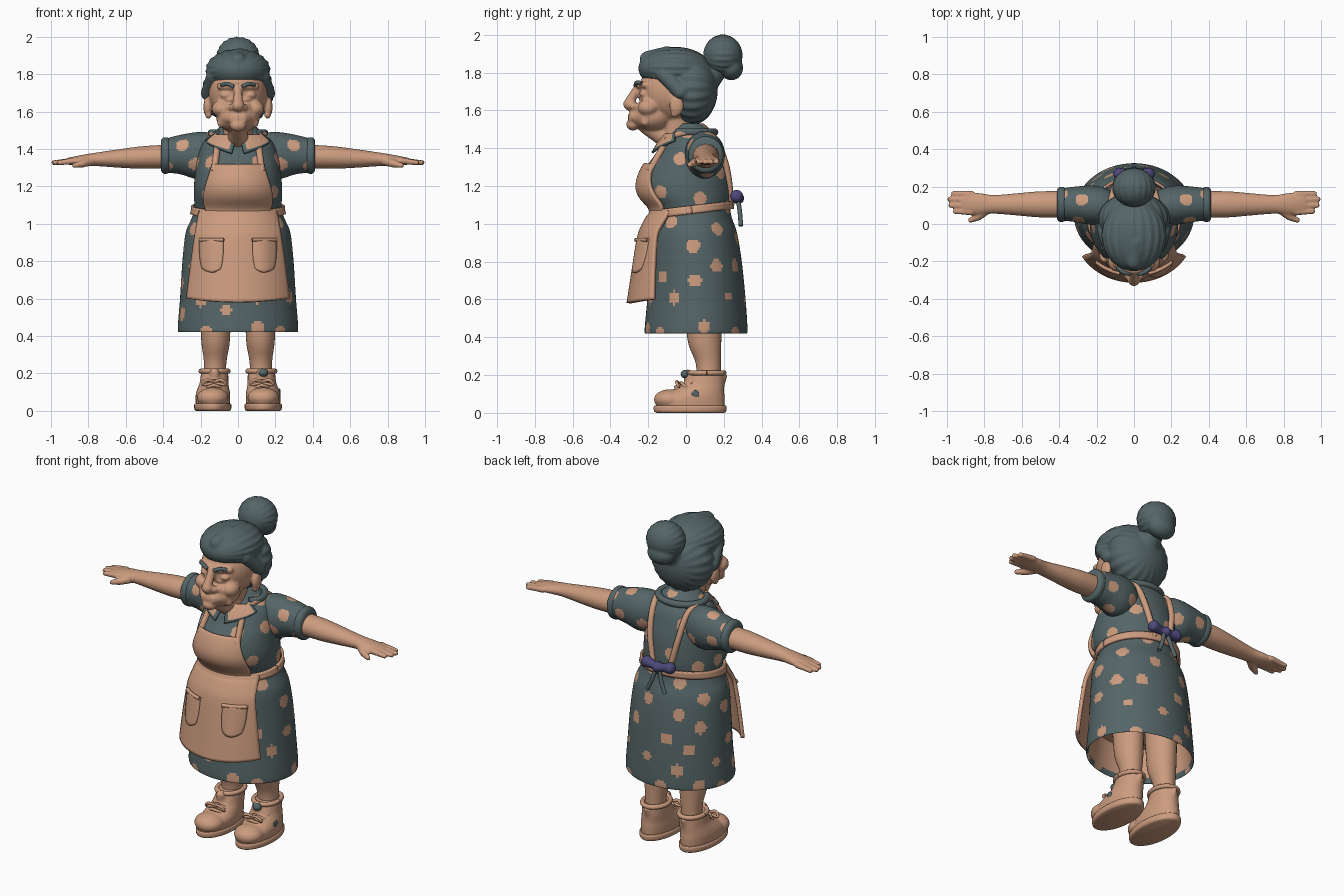
import bpy, bmesh, math, random
from math import sin, cos, pi, radians, sqrt
from mathutils import Vector

random.seed(4)
if "Cube" in bpy.data.objects:
    bpy.data.objects.remove(bpy.data.objects["Cube"])


def material(name, rgb):
    m = bpy.data.materials.new(name)
    m.use_nodes = True
    m.diffuse_color = (*rgb, 1)
    m.node_tree.nodes["Principled BSDF"].inputs["Base Color"].default_value = (*rgb, 1)
    return m


TAN = material("warm tan", (0.60, 0.33, 0.21))
SLATE = material("slate grey", (0.09, 0.13, 0.135))
PURPLE = material("purple", (0.075, 0.065, 0.2))


def catmull(pts, i, t):
    p = [pts[max(0, min(len(pts) - 1, i + k))] for k in (-1, 0, 1, 2)]
    return [b + t / 2 * (c - a + t * (2 * a - 5 * b + 4 * c - d + t * (3 * (b - c) + d - a)))
            for a, b, c, d in zip(*p)]


def loft(bm, axis, rings, n=4, seg=32):
    """Skin elliptical rings (t, centre a, centre b, radius a, radius b) along an axis."""
    fine = [catmull(rings, i, k / n) for i in range(len(rings) - 1) for k in range(n)] + [rings[-1]]
    loops = []
    for t, ca, cb, ra, rb in fine:
        loop = []
        for k in range(seg):
            a, b = ca + ra * cos(2 * pi * k / seg), cb + rb * sin(2 * pi * k / seg)
            loop.append(bm.verts.new((a, b, t) if axis == "z" else (t, a, b)))
        loops.append(loop)
    for lo, hi in zip(loops, loops[1:]):
        for k in range(seg):
            j = (k + 1) % seg
            bm.faces.new((lo[k], lo[j], hi[j], hi[k]))
    bm.faces.new(loops[0][::-1])
    bm.faces.new(loops[-1])


def blob(bm, c, r, ripple=0.0):
    """Ellipsoid; a ripple cuts lengthwise grooves that run front to back."""
    for v in bmesh.ops.create_uvsphere(bm, u_segments=96 if ripple else 32, v_segments=24, radius=1)["verts"]:
        p = v.co.copy()
        if ripple:
            p *= 1 + ripple * sin(20 * math.atan2(p.y, p.x)) * (1 - p.z * p.z)
            p = Vector((p.x, -p.z, p.y))
        v.co = Vector(c) + Vector((p.x * r[0], p.y * r[1], p.z * r[2]))


def capsule(bm, p, q, r1, r2):
    p, q = Vector(p), Vector(q)
    rot = (q - p).to_track_quat("Z", "Y")
    for v in bmesh.ops.create_uvsphere(bm, u_segments=16, v_segments=12, radius=1)["verts"]:
        far = v.co.z > 0.001
        v.co = (q if far else p) + rot @ (v.co * (r2 if far else r1))


def finish(name, bm, mats, voxel=0, mirror=False, solid=0):
    bmesh.ops.recalc_face_normals(bm, faces=bm.faces)
    me = bpy.data.meshes.new(name)
    bm.to_mesh(me)
    bm.free()
    ob = bpy.data.objects.new(name, me)
    bpy.context.collection.objects.link(ob)
    for m in mats:
        me.materials.append(m)
    bpy.ops.object.select_all(action="DESELECT")
    ob.select_set(True)
    bpy.context.view_layer.objects.active = ob
    bpy.ops.object.shade_smooth_by_angle(angle=radians(50))
    if voxel:
        rm = ob.modifiers.new("Blend", "REMESH")
        rm.mode, rm.voxel_size, rm.use_smooth_shade = "VOXEL", voxel, True
        sm = ob.modifiers.new("Soften", "SMOOTH")
        sm.factor, sm.iterations = 0.5, 3
    if solid:
        so = ob.modifiers.new("Thickness", "SOLIDIFY")
        so.thickness, so.offset = solid, 0
    if mirror:
        ob.modifiers.new("Mirror", "MIRROR").use_clip = False
    return ob


def patch(name, f, nu, nv, mats, solid=0.015, mirror=False, rim=False):
    """Cloth sheet from a function of u, v in 0..1; rim puts the second colour on the border."""
    bm = bmesh.new()
    g = [[bm.verts.new(f(i / nu, j / nv)) for j in range(nv + 1)] for i in range(nu + 1)]
    for i in range(nu):
        for j in range(nv):
            fc = bm.faces.new((g[i][j], g[i + 1][j], g[i + 1][j + 1], g[i][j + 1]))
            fc.material_index = int(rim and (i in (0, nu - 1) or j == 0))
    return finish(name, bm, mats, mirror=mirror, solid=solid)


def cord(name, pts, r, mat, mirror=False):
    cu = bpy.data.curves.new(name, "CURVE")
    cu.dimensions, cu.bevel_depth, cu.use_fill_caps, cu.bevel_resolution = "3D", r, True, 3
    sp = cu.splines.new("POLY")
    fine = [catmull(pts, i, k / 6) for i in range(len(pts) - 1) for k in range(6)] + [pts[-1]]
    sp.points.add(len(fine) - 1)
    for p, c in zip(sp.points, fine):
        p.co = (*c, 1)
    cu.materials.append(mat)
    ob = bpy.data.objects.new(name, cu)
    bpy.context.collection.objects.link(ob)
    if mirror:
        ob.modifiers.new("Mirror", "MIRROR")


def spots(bm, radius, gap, plain):
    """Scatter round dots; faces for which plain() holds are all dot colour."""
    faces, centres = list(bm.faces), []
    random.shuffle(faces)
    mids = [(f, f.calc_center_median()) for f in faces]
    for f, c in mids:
        if all((c - o).length_squared > gap * gap for o in centres):
            centres.append(c)
    for f, c in mids:
        f.material_index = int(plain(f) or any((c - o).length_squared < radius * radius for o in centres))


# Dress body, lined inside the hem
BODY = [(0.435, 0, 0.053, 0.322, 0.272), (0.6, 0, 0.055, 0.31, 0.26), (0.8, 0, 0.05, 0.297, 0.245),
        (0.95, 0, 0.04, 0.28, 0.23), (1.03, 0, 0.035, 0.248, 0.208), (1.08, 0, 0.03, 0.232, 0.205),
        (1.15, 0, 0.005, 0.236, 0.235), (1.21, 0, -0.003, 0.235, 0.24), (1.29, 0, 0.005, 0.226, 0.222),
        (1.36, 0, 0.02, 0.215, 0.188), (1.43, 0, 0.03, 0.19, 0.155), (1.48, 0, 0.03, 0.14, 0.118),
        (1.53, 0, 0.02, 0.085, 0.075)]
LINING = [(0.62, 0, 0.055, 0.28, 0.235), (0.45, 0, 0.053, 0.306, 0.258)]
dress = bmesh.new()
loft(dress, "z", LINING + BODY, 11, 140)
inner = set(list(dress.faces)[:140 * 11])
spots(dress, 0.036, 0.136, lambda f: f in inner)
finish("dress", dress, [SLATE, TAN])


def ring_at(z):
    i = max(k for k in range(len(BODY) - 1) if BODY[k][0] <= z)
    return catmull(BODY, i, (z - BODY[i][0]) / (BODY[i + 1][0] - BODY[i][0]))


def on_body(z, deg, off=0.0):
    _, _, cy, rx, ry = ring_at(z)
    a = radians(deg)
    return ((rx + off) * cos(a), cy + (ry + off) * sin(a), z)


def on_front(x, z, off):
    _, _, cy, rx, ry = ring_at(z)
    return (x, cy - ry * sqrt(max(0, 1 - (x / rx) ** 2)) - off, z)


def on_apron(x, z, off=0.0):
    return on_front(x, z, off + 0.014 + 0.083 * sqrt(max(0, 1.05 - z) / 0.47))


# Apron
def apron_f(u, v):
    s = 2 * u - 1
    return on_apron(s * (0.2 + 0.07 * (1 - v) ** 0.8), 1.07 - (1 - v) * (0.49 - 0.02 * s * s))


patch("apron_skirt", apron_f, 40, 30, [TAN], 0.022)
patch("apron_bib", lambda u, v: on_front((2 * u - 1) * (0.165 + 0.03 * sin(pi * v) * (1 - v) - 0.03 * v * v),
                                         1.06 + 0.255 * v, 0.014), 32, 20, [TAN], 0.02)
patch("waistband", lambda u, v: on_body(1.075 + 0.025 * sin(2 * pi * u) + 0.042 * (v - 0.5), 360 * u, 0.012),
      72, 3, [TAN], 0.014)


def pocket_f(u, v):
    s = 2 * u - 1
    return on_apron(0.14 + 0.062 * s * (1 - 0.25 * (1 - v) ** 4), 0.92 - 0.18 * (1 - v) + 0.02 * s * s * (1 - v),
                    0.012 + 0.012 * sin(pi * u))


patch("apron_pocket", pocket_f, 12, 12, [TAN], 0.016, mirror=True)
cord("pocket_hem", [on_apron(0.14 + 0.064 * k, 0.915, 0.022) for k in (-1, -0.5, 0, 0.5, 1)], 0.011, TAN, True)
cord("shoulder_strap", [on_body(z, a, 0.008) for z, a in
                        ((1.28, -57), (1.38, -58), (1.45, -52), (1.485, -5), (1.45, 50), (1.3, 66), (1.1, 78))],
     0.018, TAN, True)

# Bow on the back
bow = bmesh.new()
for s in (-1, 1):
    capsule(bow, (0.02 * s, 0.268, 1.135), (0.075 * s, 0.268, 1.145), 0.02, 0.037)
blob(bow, (0, 0.275, 1.135), (0.028, 0.034, 0.032))
finish("back_bow", bow, [PURPLE], 0.008)
cord("bow_tail", [(0.01, 0.275, 1.13), (0.03, 0.285, 1.06), (0.06, 0.29, 0.99)], 0.012, SLATE, True)

# Sleeves and cuffs
sleeve = bmesh.new()
loft(sleeve, "x", [(0.08, 0.09, 1.37, 0.06, 0.07), (0.15, 0.095, 1.37, 0.095, 0.115), (0.22, 0.1, 1.365, 0.105, 0.125),
                   (0.31, 0.105, 1.37, 0.095, 0.105), (0.39, 0.105, 1.365, 0.085, 0.09)], 10, 70)
spots(sleeve, 0.034, 0.118, lambda f: False)
finish("sleeve", sleeve, [SLATE, TAN], mirror=True)
cuff = bmesh.new()
loft(cuff, "x", [(0.365, 0.105, 1.365, 0.08, 0.083), (0.375, 0.105, 1.365, 0.092, 0.096),
                 (0.4, 0.105, 1.365, 0.092, 0.096), (0.412, 0.105, 1.365, 0.078, 0.08)], 4, 40)
finish("sleeve_cuff", cuff, [SLATE], mirror=True)

# Arms and hands
arm = bmesh.new()
loft(arm, "x", [(0.36, 0.105, 1.36, 0.07, 0.064), (0.5, 0.105, 1.355, 0.07, 0.061), (0.62, 0.105, 1.35, 0.06, 0.051),
                (0.75, 0.105, 1.345, 0.05, 0.037), (0.83, 0.108, 1.34, 0.058, 0.029),
                (0.9, 0.112, 1.335, 0.056, 0.02), (0.92, 0.112, 1.335, 0.045, 0.014)])
for y, tip in ((0.064, 0.955), (0.097, 0.98), (0.13, 0.985), (0.16, 0.965)):
    capsule(arm, (0.87, y, 1.337), (tip, y + 0.003, 1.327), 0.018, 0.014)
capsule(arm, (0.79, 0.075, 1.335), (0.83, 0.04, 1.322), 0.026, 0.021)
capsule(arm, (0.83, 0.04, 1.322), (0.875, 0.02, 1.312), 0.021, 0.014)
finish("arm", arm, [TAN], 0.007, True)

# Legs and shoes
leg = bmesh.new()
loft(leg, "z", [(0.15, 0.125, 0.12, 0.058, 0.064), (0.26, 0.122, 0.118, 0.06, 0.066), (0.36, 0.12, 0.1, 0.075, 0.086),
                (0.46, 0.12, 0.095, 0.08, 0.094), (0.63, 0.12, 0.09, 0.085, 0.1)])
finish("leg", leg, [TAN], mirror=True)
sole = bmesh.new()
loft(sole, "z", [(0, 0.135, 0.025, 0.088, 0.178), (0.008, 0.135, 0.022, 0.098, 0.19),
                 (0.03, 0.135, 0.022, 0.1, 0.193), (0.04, 0.135, 0.022, 0.094, 0.188)], 4, 48)
finish("shoe_sole", sole, [TAN], mirror=True)
shoe = bmesh.new()
loft(shoe, "z", [(0.02, 0.135, 0.022, 0.09, 0.182), (0.08, 0.134, 0.03, 0.093, 0.175), (0.115, 0.132, 0.06, 0.086, 0.142),
                 (0.15, 0.128, 0.092, 0.077, 0.112), (0.2, 0.125, 0.108, 0.073, 0.094), (0.22, 0.125, 0.11, 0.068, 0.088)])
blob(shoe, (0.135, -0.085, 0.07), (0.085, 0.085, 0.055))
capsule(shoe, (0.125, 0.19, 0.16), (0.125, 0.205, 0.195), 0.018, 0.015)
capsule(shoe, (0.125, 0.03, 0.15), (0.125, 0.01, 0.205), 0.035, 0.026)
finish("shoe_upper", shoe, [TAN], 0.009, True)
cord("shoe_collar", [(0.125 + 0.072 * cos(k * pi / 6), 0.11 + 0.09 * sin(k * pi / 6), 0.212) for k in range(13)],
     0.014, TAN, True)
for k in range(3):
    y, z = -0.055 + 0.03 * k, 0.125 + 0.022 * k
    cord("shoe_lace", [(0.075, y + 0.03, z - 0.015), (0.128, y, z + 0.012), (0.185, y + 0.03, z - 0.015)], 0.009, TAN, True)
for s in (-1, 1):
    cord("lace_loop", [(0.127, -0.035, 0.155), (0.127 + 0.04 * s, -0.05, 0.165), (0.127 + 0.06 * s, -0.04, 0.14),
                       (0.127, -0.035, 0.15)], 0.008, TAN, True)
patches = bmesh.new()
blob(patches, (0.135, -0.006, 0.205), (0.026, 0.022, 0.022))
blob(patches, (0.222, 0.05, 0.1), (0.006, 0.02, 0.02))
finish("left_shoe_spots", patches, [SLATE])

# Head, neck and ears
head = bmesh.new()
loft(head, "z", [(1.36, 0, -0.01, 0.075, 0.085), (1.43, 0, -0.035, 0.078, 0.09), (1.52, 0, -0.05, 0.08, 0.09),
                 (1.62, 0, -0.06, 0.085, 0.1)])
blob(head, (0, -0.07, 1.7), (0.157, 0.18, 0.17))
blob(head, (0, -0.175, 1.57), (0.117, 0.115, 0.085))
blob(head, (0, -0.25, 1.565), (0.075, 0.058, 0.045))
blob(head, (0, -0.28, 1.525), (0.045, 0.036, 0.032))
capsule(head, (0, -0.21, 1.52), (0, -0.11, 1.46), 0.045, 0.06)
capsule(head, (0, -0.25, 1.73), (0, -0.295, 1.65), 0.02, 0.028)
blob(head, (0, -0.296, 1.632), (0.034, 0.036, 0.033))
for s in (-1, 1):
    blob(head, (0.03 * s, -0.275, 1.622), (0.022, 0.026, 0.02))
    blob(head, (0.09 * s, -0.2, 1.615), (0.05, 0.055, 0.045))
    capsule(head, (0.05 * s, -0.25, 1.62), (0.085 * s, -0.215, 1.54), 0.022, 0.026)
    capsule(head, (0.025 * s, -0.247, 1.735), (0.095 * s, -0.215, 1.735), 0.02, 0.018)
    blob(head, (0.065 * s, -0.222, 1.688), (0.032, 0.026, 0.019))
    capsule(head, (0.04 * s, -0.242, 1.663), (0.095 * s, -0.208, 1.663), 0.011, 0.011)
    blob(head, (0.163 * s, -0.05, 1.625), (0.022, 0.038, 0.055))
    blob(head, (0.158 * s, -0.06, 1.585), (0.018, 0.022, 0.024))
for z in (1.573, 1.553):
    capsule(head, (-0.035, -0.293, z), (0.035, -0.293, z), 0.012, 0.012)
finish("head", head, [TAN], 0.0075)
cord("eyebrow", [(0.022, -0.268, 1.732), (0.055, -0.259, 1.748), (0.09, -0.232, 1.742)], 0.011, SLATE, True)

# Hair and bun
hair = bmesh.new()
blob(hair, (0, -0.06, 1.822), (0.172, 0.192, 0.112), 0.03)
blob(hair, (0, 0.03, 1.71), (0.19, 0.138, 0.185), 0.025)
capsule(hair, (0, 0.08, 1.74), (0, 0.17, 1.83), 0.085, 0.06)
capsule(hair, (0, -0.2, 1.87), (0.01, -0.1, 1.905), 0.045, 0.035)
for s in (-1, 1):
    capsule(hair, (0.13 * s, -0.12, 1.79), (0.155 * s, -0.03, 1.7), 0.04, 0.045)
finish("hair", hair, [SLATE], 0.008)
bun = bmesh.new()
blob(bun, (0, 0.195, 1.892), (0.115, 0.104, 0.107), 0.035)
blob(bun, (0, 0.24, 1.825), (0.085, 0.062, 0.066))
finish("hair_bun", bun, [SLATE], 0.008)

# Collar
patch("collar_flap", lambda u, v: on_body(1.475 - 0.1 * (1 - v) * (0.35 + 0.65 * (1 - u)), -82 + 50 * u - 6 * v, 0.022),
      10, 8, [TAN, SLATE], 0.012, True, True)
cord("collar_band", [on_body(1.485, a, 0.008) for a in range(-40, 221, 20)], 0.02, SLATE)
